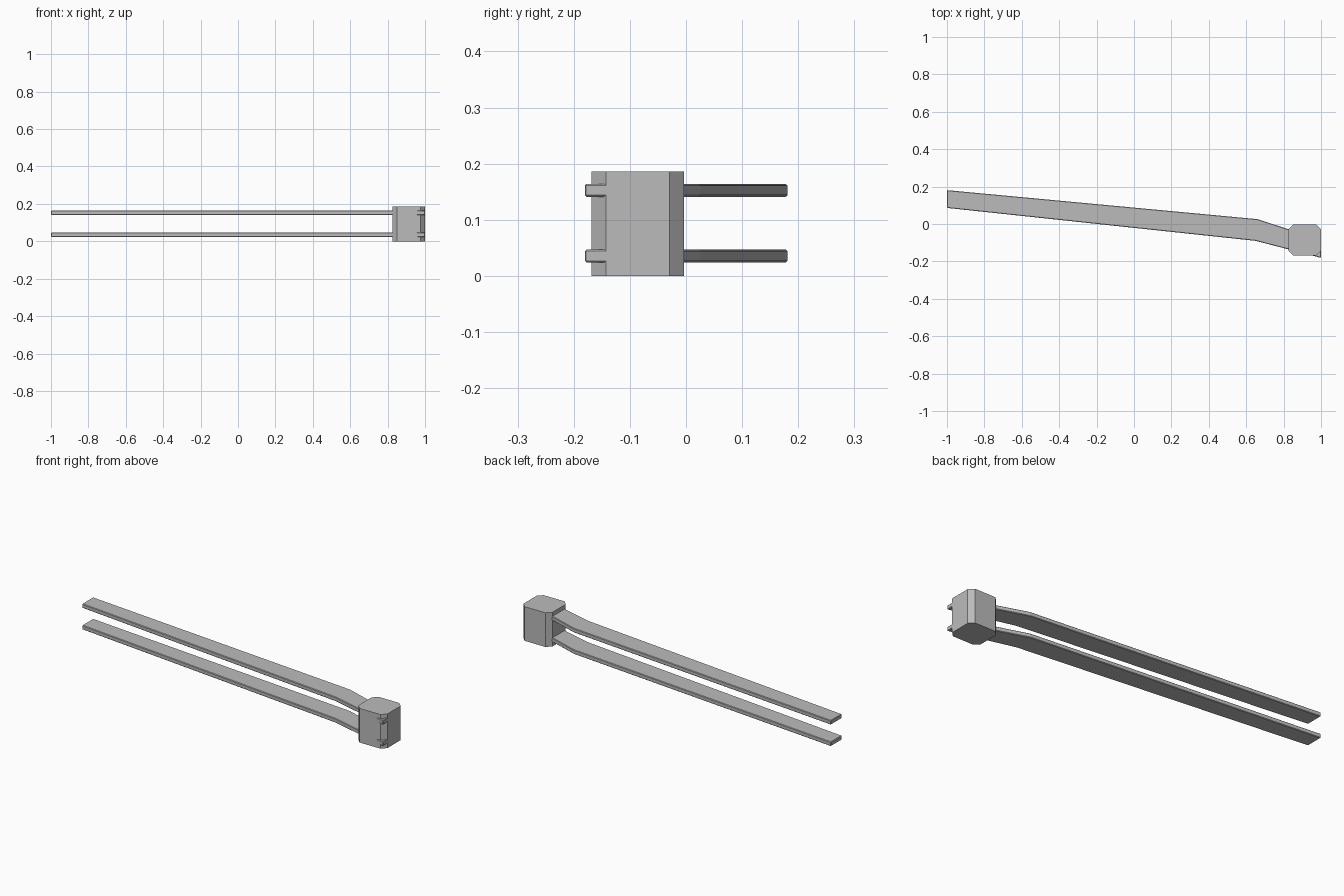
import bpy, bmesh

if "Cube" in bpy.data.objects:
    bpy.data.objects.remove(bpy.data.objects["Cube"])

grey = bpy.data.materials.new("plain grey")
grey.diffuse_color = (0.5, 0.5, 0.5, 1)
grey.use_nodes = True
grey.node_tree.nodes["Principled BSDF"].inputs["Base Color"].default_value = grey.diffuse_color


def prism(name, outline, z0, z1):
    """Extrude a flat outline upward from z0 to z1."""
    bm = bmesh.new()
    face = bm.faces.new([bm.verts.new((x, y, z0)) for x, y in outline])
    top = bmesh.ops.extrude_face_region(bm, geom=[face])["geom"]
    bmesh.ops.translate(bm, vec=(0, 0, z1 - z0),
                        verts=[v for v in top if isinstance(v, bmesh.types.BMVert)])
    bmesh.ops.recalc_face_normals(bm, faces=bm.faces)
    mesh = bpy.data.meshes.new(name)
    bm.to_mesh(mesh)
    bm.free()
    mesh.materials.append(grey)
    obj = bpy.data.objects.new(name, mesh)
    bpy.context.collection.objects.link(obj)
    return obj


# Block with chamfered upright corners
x0, x1, y0, y1, c = 0.825, 1.0, -0.168, -0.004, 0.025
prism("end_block", [(x0 + c, y0), (x1 - c, y0), (x1, y0 + c), (x1, y1 - c),
                    (x1 - c, y1), (x0 + c, y1), (x0, y1 - c), (x0, y0 + c)], 0, 0.186)

# Two bent flat bars that pass through the block
bar_outline = [(-1, 0.086), (0.65, -0.09), (0.82, -0.134), (1, -0.181),
               (1, -0.08), (0.82, -0.026), (0.66, 0.026), (-1, 0.181)]
for name, z in (("lower_bar", 0.024), ("upper_bar", 0.141)):
    bar = prism(name, bar_outline, z, z + 0.023)
    bevel = bar.modifiers.new("soft_edges", "BEVEL")
    bevel.width = 0.003
    bevel.segments = 1
    bevel.limit_method = "ANGLE"
    bevel.angle_limit = 1.0
